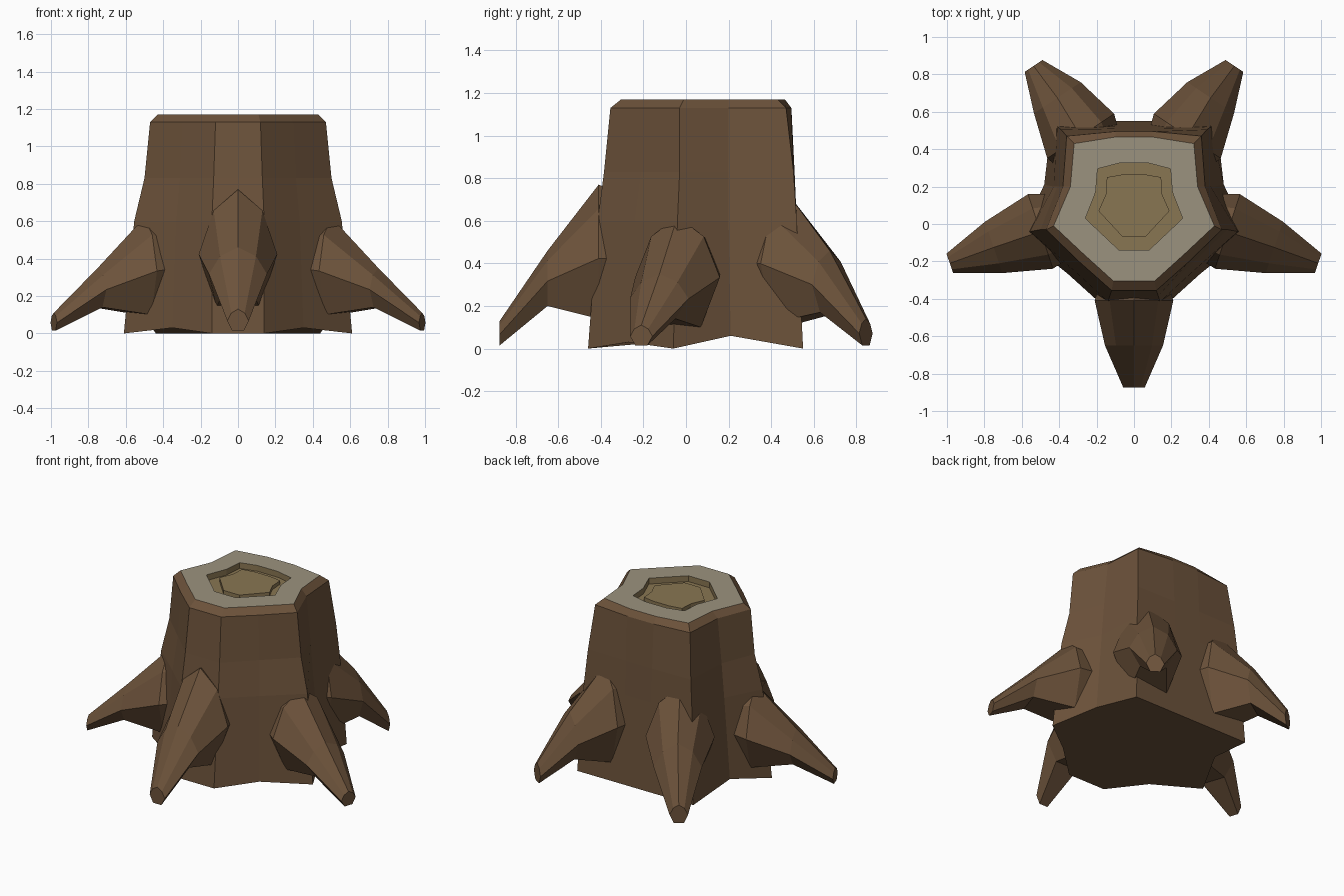
import bpy, bmesh
from mathutils import Vector

if "Cube" in bpy.data.objects:
    bpy.data.objects.remove(bpy.data.objects["Cube"])


def material(name, rgb):
    m = bpy.data.materials.new(name)
    m.diffuse_color = (*rgb, 1)
    m.use_nodes = True
    m.node_tree.nodes["Principled BSDF"].inputs["Base Color"].default_value = m.diffuse_color
    return m


BARK = material("bark", (0.15, 0.085, 0.043))
CUT = material("cut_wood", (0.33, 0.29, 0.21))
HEART = material("heartwood", (0.25, 0.18, 0.085))


def loft(name, rings, mats, cap_start=True, cap_end=True):
    """Skin a list of equal-sized point rings; mats = one material per band."""
    bm = bmesh.new()
    loops = [[bm.verts.new(p) for p in r] for r in rings]
    slots = list(dict.fromkeys(mats))
    n = len(loops[0])
    for k, (a, b) in enumerate(zip(loops, loops[1:])):
        for i in range(n):
            j = (i + 1) % n
            f = bm.faces.new((a[i], a[j], b[j], b[i]))
            f.material_index = slots.index(mats[k])
    if cap_start:
        bm.faces.new(loops[0][::-1]).material_index = slots.index(mats[0])
    if cap_end:
        bm.faces.new(loops[-1]).material_index = slots.index(mats[-1])
    bmesh.ops.recalc_face_normals(bm, faces=bm.faces)
    me = bpy.data.meshes.new(name)
    bm.to_mesh(me)
    bm.free()
    for m in slots:
        me.materials.append(m)
    ob = bpy.data.objects.new(name, me)
    bpy.context.collection.objects.link(ob)
    return ob


def mirrored(half, z):
    """Right half outline (front to back) -> closed ring; points may carry own z."""
    pts = [(p[0], p[1], p[2] if len(p) > 2 else z) for p in half]
    return pts + [(-x, y, h) for x, y, h in reversed(pts)]


# Trunk and cut top: outlines from the ground up, then into the stepped recess
base = [(.14, -.46), (.35, -.27, .03), (.61, -.06), (.48, .21, .06), (.44, .55), (.1, .55)]
low = [(.14, -.415), (.33, -.24), (.555, -.04), (.43, .2), (.41, .52), (.1, .52)]
mid = [(.13, -.385), (.31, -.21), (.50, -.03), (.41, .2), (.39, .505), (.1, .51)]
rim = [(.12, -.355), (.295, -.2), (.47, -.03), (.38, .2), (.36, .47), (.1, .495)]
top = [(.11, -.305), (.27, -.16), (.43, -.01), (.34, .2), (.32, .43), (.1, .465)]
hole = [(.08, -.14), (.17, -.055), (.26, .03), (.205, .17), (.195, .295), (.08, .325)]
core = [(.06, -.07), (.125, .0), (.19, .07), (.15, .16), (.145, .25), (.06, .265)]
levels = [(base, 0), (low, .6), (mid, .83), (rim, 1.13), (top, 1.17),
          (hole, 1.17), (hole, 1.13), (core, 1.13), (core, 1.155)]
loft("trunk", [mirrored(h, z) for h, z in levels],
     [BARK] * 4 + [CUT] + [HEART] * 3)

# Root cross-section: (width fraction, height fraction)
SECTION = [(0, 1), (.62, .82), (1, .45), (.55, 0), (-.55, 0), (-1, .45), (-.62, .82)]


def root(name, stations):
    """stations: (x, y, z_low, z_high, half_width), from inside the trunk to the tip."""
    a, b = Vector(stations[0][:2]), Vector(stations[-1][:2])
    d = (b - a).normalized()
    side = Vector((-d.y, d.x))
    rings = [[(x + side.x * u * w, y + side.y * u * w, lo + (hi - lo) * v)
              for u, v in SECTION] for x, y, lo, hi, w in stations]
    loft(name, rings, [BARK] * (len(rings) - 1))


# Roots: one in front, mirrored pairs at the sides and back
root("front_root", [(0, -.2, .2, .68, .15), (0, -.41, .14, .77, .21),
                    (0, -.65, .2, .46, .155), (0, -.875, .015, .13, .057)])
for s, label in ((1, "right"), (-1, "left")):
    root(label + "_side_root", [(s * .27, .03, .2, .56, .14), (s * .5, -.04, .1, .62, .21),
                                (s * .75, -.125, .14, .35, .145), (s * .985, -.21, .015, .11, .055)])
    root(label + "_back_root", [(s * .16, .28, .2, .66, .14), (s * .285, .47, .12, .74, .215),
                                (s * .41, .675, .17, .46, .15), (s * .537, .845, .015, .14, .057)])
